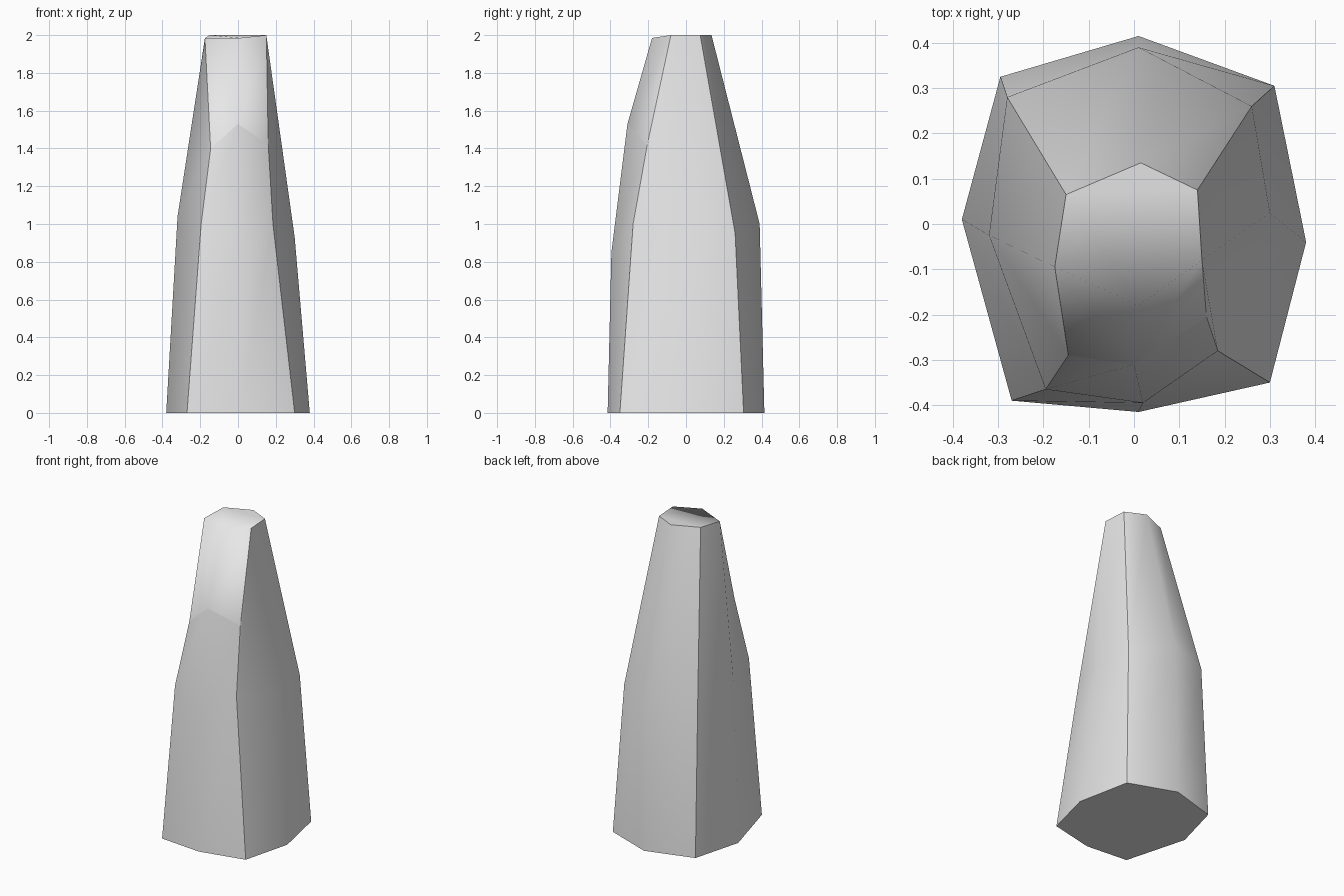
import bpy
import bmesh

default_cube = bpy.data.objects.get("Cube")
if default_cube:
    bpy.data.objects.remove(default_cube, do_unlink=True)


def flat_material(name, colour):
    material = bpy.data.materials.new(name)
    material.use_nodes = True
    material.diffuse_color = colour
    material.node_tree.nodes["Principled BSDF"].inputs["Base Color"].default_value = colour
    return material


# Eight upright ridges of the stone, each with a foot, waist and shoulder point
RIDGES = {
    "front":       [(0.01, -0.415, 0), (0.02, -0.395, 0.85), (0, -0.31, 1.53)],
    "front_left":  [(0.3, -0.35, 0), (0.185, -0.28, 1), (0.16, -0.205, 1.42)],
    "left":        [(0.38, -0.04, 0), (0.3, 0.025, 0.93), (0.15, -0.08, 2)],
    "back_left":   [(0.31, 0.305, 0), (0.26, 0.26, 0.95), (0.14, 0.075, 2)],
    "back":        [(0.01, 0.415, 0), (0.01, 0.39, 1), (0.015, 0.135, 2)],
    "back_right":  [(-0.295, 0.325, 0), (-0.28, 0.28, 1), (-0.15, 0.065, 2)],
    "right":       [(-0.38, 0.01, 0), (-0.32, -0.025, 1.04), (-0.175, -0.095, 1.985)],
    "front_right": [(-0.27, -0.39, 0), (-0.195, -0.365, 1), (-0.145, -0.29, 1.4)],
}
CHIP_TIP = (0.01, -0.18, 1.985)

bm = bmesh.new()
ridge = {name: [bm.verts.new(p) for p in points] for name, points in RIDGES.items()}
columns = list(ridge.values())
neighbours = list(zip(columns, columns[1:] + columns[:1]))

# Side walls lofted between neighbouring ridges
for a, b in neighbours:
    for low in range(2):
        bm.faces.new((a[low], b[low], b[low + 1], a[low + 1]))

# Underside
bm.faces.new([column[0] for column in reversed(columns)])

# Sloping chip at the upper front and the small cap behind it
tip = bm.verts.new(CHIP_TIP)
shoulder = {name: column[-1] for name, column in ridge.items()}
bm.faces.new((shoulder["front"], shoulder["front_left"], shoulder["left"], tip))
bm.faces.new((shoulder["front"], tip, shoulder["right"], shoulder["front_right"]))
cap_names = ("left", "back_left", "back", "back_right", "right")
bm.faces.new([shoulder[name] for name in cap_names] + [tip])

# Smooth broad sides, with crisp corner ridges, foot and shoulder outline
for face in bm.faces:
    face.smooth = True
sharp_pairs = []
for a, b in neighbours:
    sharp_pairs += [(a[0], b[0]), (a[-1], b[-1])]
for name in ("front_left", "back_left", "back_right", "front_right"):
    sharp_pairs += list(zip(ridge[name], ridge[name][1:]))
for pair in sharp_pairs:
    bm.edges.get(pair).smooth = False

mesh = bpy.data.meshes.new("standing_stone")
bm.to_mesh(mesh)
bm.free()
mesh.materials.append(flat_material("pale grey stone", (0.8, 0.8, 0.8, 1)))
stone = bpy.data.objects.new("standing_stone", mesh)
bpy.context.collection.objects.link(stone)
